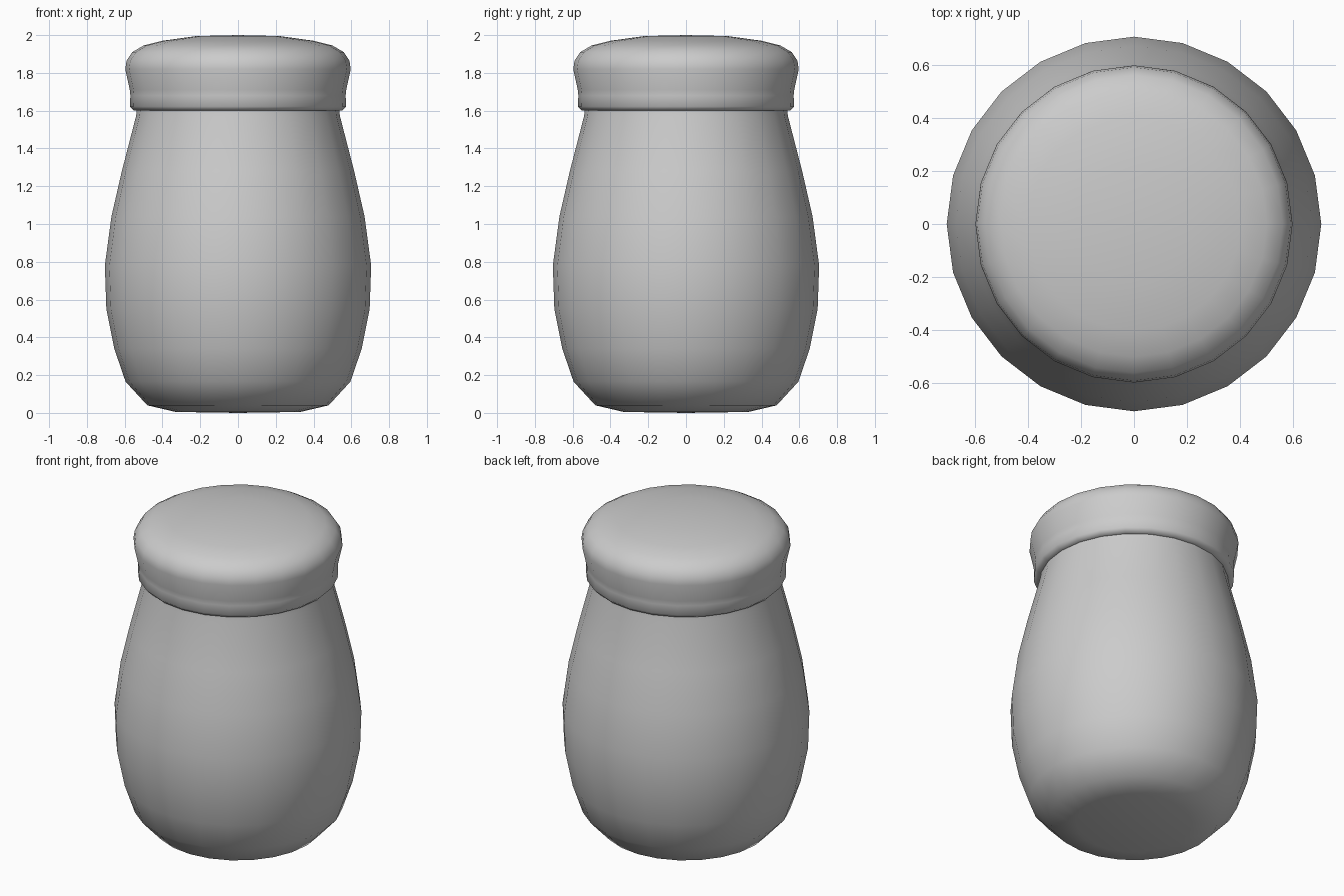
import bpy, bmesh, math

if "Cube" in bpy.data.objects:
    bpy.data.objects.remove(bpy.data.objects["Cube"])


def lathe(name, profile, sides=24):
    """Spin an (r, z) profile round the z axis; r = 0 makes a pole."""
    bm = bmesh.new()
    rings = []
    for r, z in profile:
        if r == 0:
            rings.append([bm.verts.new((0, 0, z))] * sides)
        else:
            rings.append([bm.verts.new((r * math.cos(math.tau * i / sides),
                                        r * math.sin(math.tau * i / sides), z))
                          for i in range(sides)])
    for a, b in zip(rings, rings[1:]):
        for i in range(sides):
            j = (i + 1) % sides
            bm.faces.new(dict.fromkeys((a[i], a[j], b[j], b[i])))
    bmesh.ops.recalc_face_normals(bm, faces=bm.faces)
    for f in bm.faces:
        f.smooth = True
    mesh = bpy.data.meshes.new(name)
    bm.to_mesh(mesh)
    bm.free()
    obj = bpy.data.objects.new(name, mesh)
    bpy.context.collection.objects.link(obj)
    return obj


# Rounded jar body, tapering to the neck hidden in the lid rim
lathe("jar_body", [
    (0, 0), (0.33, 0.005), (0.48, 0.04), (0.595, 0.165), (0.655, 0.34),
    (0.697, 0.55), (0.705, 0.78), (0.67, 1.04), (0.615, 1.28),
    (0.54, 1.57), (0.535, 1.61)])

# Domed lid with a pinched waist and a rolled lower rim
lathe("jar_lid", [
    (0.53, 1.60), (0.55, 1.60), (0.572, 1.622), (0.57, 1.68), (0.573, 1.71),
    (0.597, 1.82), (0.59, 1.865), (0.56, 1.91), (0.50, 1.945),
    (0.40, 1.97), (0.22, 1.995), (0, 2.0)])
